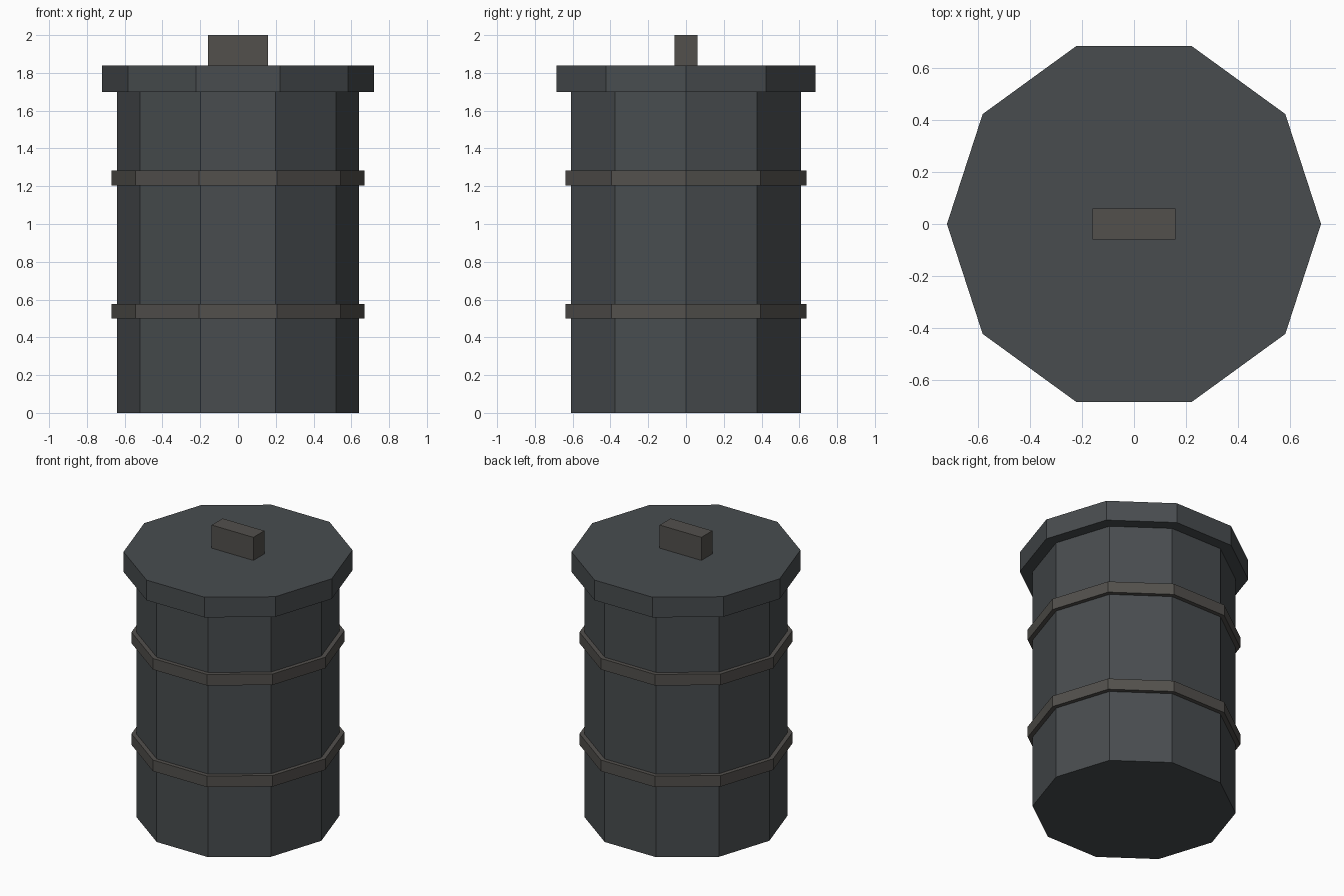
import bpy, bmesh
from math import cos, sin, tau

if "Cube" in bpy.data.objects:
    bpy.data.objects.remove(bpy.data.objects["Cube"])

SIDES = 10


def material(name, rgb):
    mat = bpy.data.materials.new(name)
    mat.diffuse_color = (*rgb, 1)
    mat.use_nodes = True
    mat.node_tree.nodes["Principled BSDF"].inputs["Base Color"].default_value = mat.diffuse_color
    return mat


dark_metal = material("dark_metal", (0.065, 0.073, 0.078))
band_metal = material("band_metal", (0.085, 0.08, 0.073))


def prism(name, outline, z0, z1, mat):
    """Extrude a counter-clockwise outline from z0 up to z1."""
    bm = bmesh.new()
    base = bm.faces.new([bm.verts.new((x, y, z0)) for x, y in outline])
    ext = bmesh.ops.extrude_face_region(bm, geom=[base], use_keep_orig=True)
    top = [v for v in ext["geom"] if isinstance(v, bmesh.types.BMVert)]
    bmesh.ops.translate(bm, verts=top, vec=(0, 0, z1 - z0))
    bmesh.ops.recalc_face_normals(bm, faces=bm.faces)
    mesh = bpy.data.meshes.new(name)
    bm.to_mesh(mesh)
    bm.free()
    mesh.materials.append(mat)
    obj = bpy.data.objects.new(name, mesh)
    bpy.context.collection.objects.link(obj)
    return obj


def decagon(r):
    return [(r * cos(tau * i / SIDES), r * sin(tau * i / SIDES)) for i in range(SIDES)]


# Barrel body and overhanging lid
prism("barrel_body", decagon(0.64), 0, 1.70, dark_metal)
prism("lid", decagon(0.72), 1.70, 1.84, dark_metal)

# Raised bands around the body
for name, z in (("lower_band", 0.50), ("upper_band", 1.205)):
    prism(name, decagon(0.67), z, z + 0.077, band_metal)

# Block handle on the lid
prism("lid_handle", [(-0.16, -0.06), (0.16, -0.06), (0.16, 0.06), (-0.16, 0.06)],
      1.84, 2.0, band_metal)
